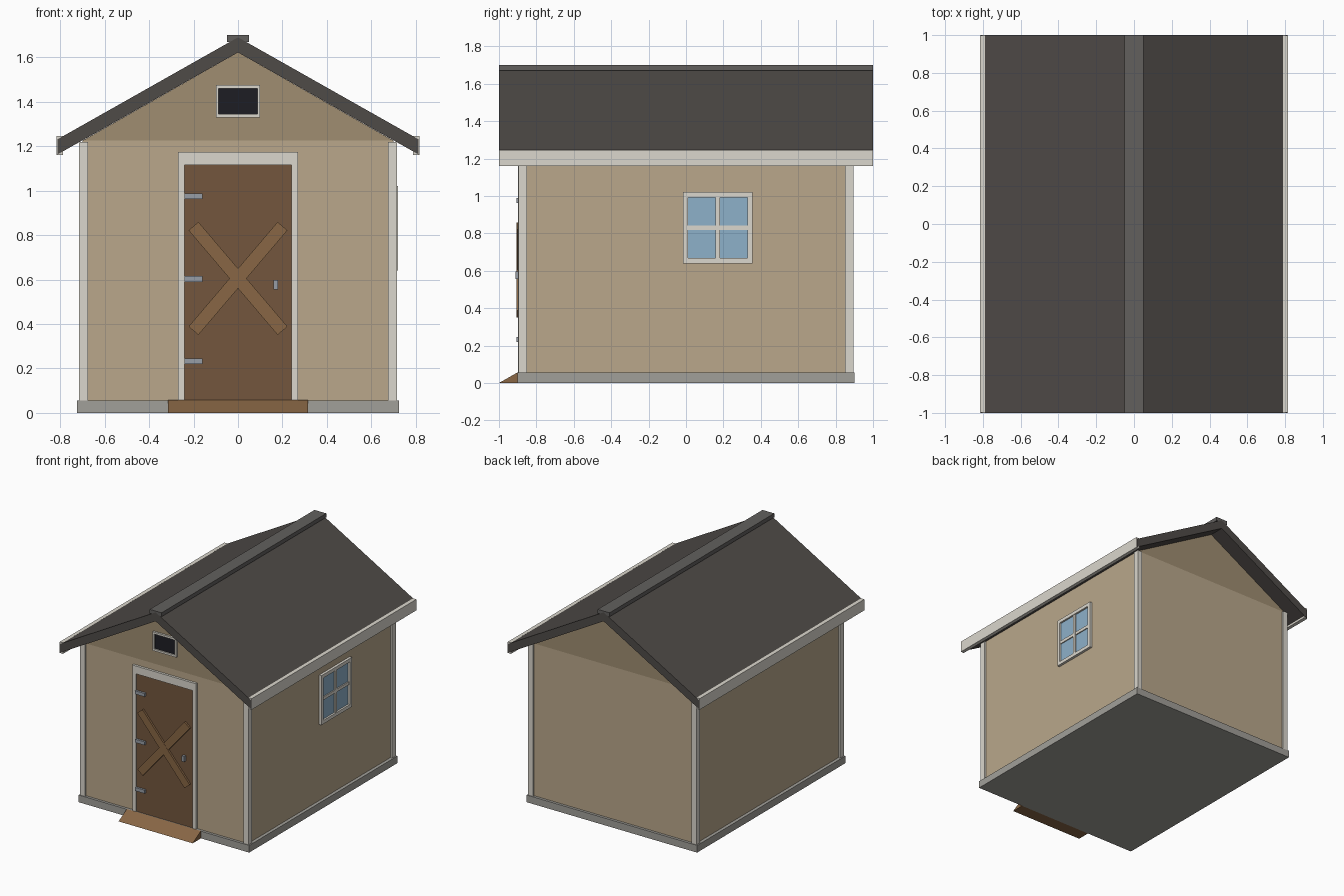
import bpy, bmesh, math
from mathutils import Matrix

if "Cube" in bpy.data.objects:
    bpy.data.objects.remove(bpy.data.objects["Cube"])


def material(name, r, g, b):
    m = bpy.data.materials.new(name)
    m.diffuse_color = tuple((c / 255) ** 2.2 for c in (r, g, b)) + (1,)
    m.use_nodes = True
    m.node_tree.nodes["Principled BSDF"].inputs["Base Color"].default_value = m.diffuse_color
    return m


WALL = material("tan_wall", 184, 166, 138)
GABLE = material("dark_tan_gable", 158, 140, 113)
TRIM = material("off_white_trim", 218, 214, 204)
STONE = material("grey_base", 160, 158, 152)
ROOF = material("dark_roof", 80, 76, 73)
CAP = material("ridge_cap_grey", 98, 96, 94)
DOOR = material("door_brown", 115, 87, 64)
WOOD = material("light_brown", 135, 102, 70)
METAL = material("metal", 150, 156, 164)
GLASS = material("window_blue", 140, 175, 200)
DARK = material("vent_dark", 35, 35, 40)


def finish(name, bm, mat):
    bmesh.ops.recalc_face_normals(bm, faces=bm.faces)
    mesh = bpy.data.meshes.new(name)
    bm.to_mesh(mesh)
    bm.free()
    mesh.materials.append(mat)
    ob = bpy.data.objects.new(name, mesh)
    bpy.context.collection.objects.link(ob)
    return ob


def box(name, x, y, z, mat):
    """Box from (min, max) pairs."""
    bm = bmesh.new()
    size = [b - a for a, b in (x, y, z)]
    mid = [(a + b) / 2 for a, b in (x, y, z)]
    bmesh.ops.create_cube(bm, size=1, matrix=Matrix.Translation(mid) @ Matrix.Diagonal((*size, 1)))
    return finish(name, bm, mat)


def prism(name, pts, axis, lo, hi, mat):
    """Extrude a profile along y (points are x, z) or along x (points are y, z)."""
    bm = bmesh.new()
    place = (lambda p, t: (p[0], t, p[1])) if axis == "y" else (lambda p, t: (t, p[0], p[1]))
    face = bm.faces.new([bm.verts.new(place(p, lo)) for p in pts])
    ext = bmesh.ops.extrude_face_region(bm, geom=[face])
    step = (0, hi - lo, 0) if axis == "y" else (hi - lo, 0, 0)
    bmesh.ops.translate(bm, vec=step, verts=[v for v in ext["geom"] if isinstance(v, bmesh.types.BMVert)])
    return finish(name, bm, mat)


# Base, walls and gable
WX, WY, EAVE, SLOPE, APEX = 0.70, 0.88, 1.225, 0.565, 1.622
box("base", (-0.725, 0.725), (-0.9, 0.9), (0, 0.055), STONE)
box("walls", (-WX, WX), (-WY, WY), (0.055, EAVE), WALL)
prism("gable", [(-WX, EAVE), (WX, EAVE), (0, APEX)], "y", -WY, WY, GABLE)

# Corner boards, roof slabs and fascia boards, mirrored left and right
for side, s in (("left", -1), ("right", 1)):
    for end, e in (("front", -1), ("back", 1)):
        box(f"corner_board_{end}_{side}", sorted((s * 0.675, s * 0.715)),
            sorted((e * 0.85, e * 0.895)), (0.055, 1.22), TRIM)
    ex, t = 0.812, 0.068
    prism(f"roof_{side}", [(0, APEX), (s * ex, APEX - SLOPE * ex),
                           (s * ex, APEX + t - SLOPE * ex), (0, APEX + t)], "y", -1, 1, ROOF)
    box(f"fascia_{side}", sorted((s * 0.788, s * 0.816)), (-0.999, 0.999), (1.16, 1.245), TRIM)
box("ridge_cap", (-0.05, 0.05), (-1, 1), (1.67, 1.70), CAP)

# Door with its casing
box("door", (-0.24, 0.24), (-0.89, -0.87), (0.055, 1.115), DOOR)
for s in (-1, 1):
    box("door_jamb_" + ("left" if s < 0 else "right"), sorted((s * 0.24, s * 0.27)),
        (-0.898, -0.87), (0.055, 1.115), TRIM)
box("door_header", (-0.27, 0.27), (-0.898, -0.87), (1.115, 1.175), TRIM)

# Crossed braces, hinges and handle
for i, s in enumerate((-1, 1)):
    brace = box(f"door_brace_{i + 1}", (-0.309, 0.309), (-0.008, 0.008), (-0.029, 0.029), WOOD)
    brace.location = (0, -0.896 - 0.001 * i, 0.605)
    brace.rotation_euler = (0, s * math.radians(49.6), 0)
for i, z in enumerate((0.232, 0.603, 0.975)):
    box(f"hinge_{i + 1}", (-0.24, -0.16), (-0.906, -0.885), (z - 0.013, z + 0.013), METAL)
box("door_handle", (0.16, 0.18), (-0.912, -0.885), (0.555, 0.597), METAL)

# Ramp
prism("ramp", [(-1, 0), (-0.9, 0), (-0.9, 0.057)], "x", -0.315, 0.315, WOOD)

# Gable vent
box("vent_opening", (-0.09, 0.09), (-0.885, -0.87), (1.34, 1.465), DARK)
for n, x, z in (("left", (-0.1, -0.087), (1.33, 1.475)), ("right", (0.087, 0.1), (1.33, 1.475)),
                ("bottom", (-0.087, 0.087), (1.33, 1.345)), ("top", (-0.087, 0.087), (1.46, 1.475))):
    box(f"vent_frame_{n}", x, (-0.895, -0.87), z, TRIM)

# Right wall window
box("window_glass", (0.69, 0.706), (-0.01, 0.35), (0.645, 1.015), GLASS)
for n, y, z in (("front", (-0.015, 0.01), (0.64, 1.02)), ("back", (0.33, 0.356), (0.64, 1.02)),
                ("bottom", (0.01, 0.33), (0.64, 0.667)), ("top", (0.01, 0.33), (0.993, 1.02))):
    box(f"window_frame_{n}", (0.69, 0.72), y, z, TRIM)
box("window_bar_vertical", (0.69, 0.715), (0.158, 0.182), (0.667, 0.993), TRIM)
box("window_bar_horizontal", (0.69, 0.714), (0.01, 0.33), (0.818, 0.842), TRIM)
